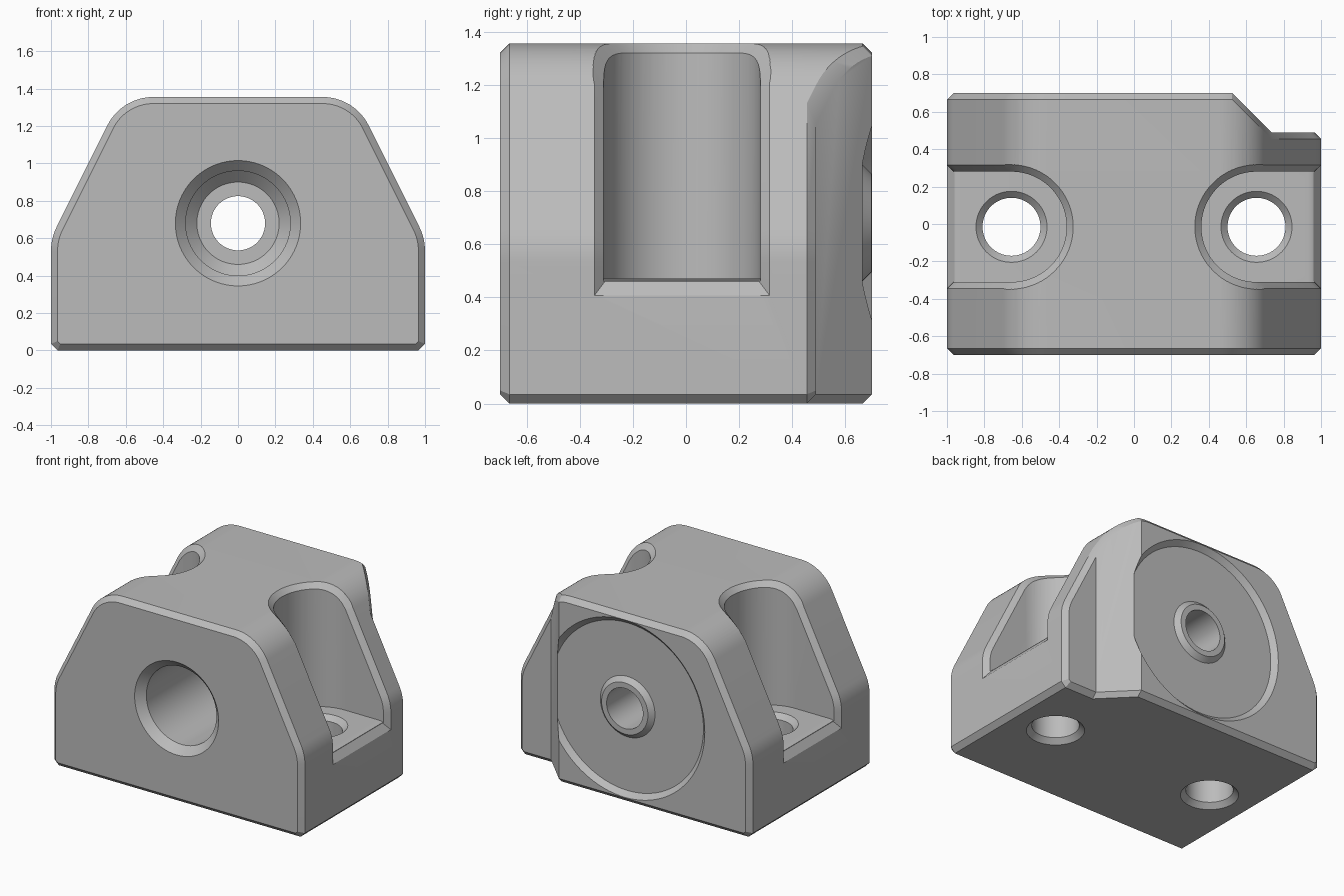
import bpy, bmesh
from math import sin, cos, pi, radians
from mathutils import Vector

if "Cube" in bpy.data.objects:
    bpy.data.objects.remove(bpy.data.objects["Cube"])

CH = 0.035                          # chamfer width
LEN = 0.70                          # half depth
AXIS_Z = 0.68                       # height of the main bore
CX, CY, R = 0.655, -0.015, 0.295    # side pocket centre and radius
FLOOR, ROUND = 0.47, 0.07           # pocket floor height and lip radius


def loft(name, rings):
    """Skin a row of equal closed rings and cap both ends."""
    bm = bmesh.new()
    loops = [[bm.verts.new(p) for p in ring] for ring in rings]
    for a, b in zip(loops, loops[1:]):
        for i in range(len(a)):
            j = (i + 1) % len(a)
            bm.faces.new((a[i], a[j], b[j], b[i]))
    bm.faces.new(loops[0])
    bm.faces.new(loops[-1])
    bmesh.ops.recalc_face_normals(bm, faces=bm.faces)
    mesh = bpy.data.meshes.new(name)
    bm.to_mesh(mesh)
    bm.free()
    ob = bpy.data.objects.new(name, mesh)
    bpy.context.collection.objects.link(ob)
    return ob


def lathe(name, profile, place, n=64):
    """Revolve (radius, height) pairs; place maps (u, v, height) to a point."""
    return loft(name, [[place(r * cos(2 * pi * i / n), r * sin(2 * pi * i / n), h)
                        for i in range(n)] for r, h in profile])


def fillet(a, corner, b, n):
    """Circular arc between two points tangent to the corner lines."""
    w = cos((corner - a).angle(b - corner) / 2)
    arc = []
    for i in range(n + 1):
        t = i / n
        k = ((1 - t) ** 2, 2 * t * (1 - t) * w, t * t)
        arc.append((a * k[0] + corner * k[1] + b * k[2]) / sum(k))
    return arc


def offset(poly, d):
    """Move a closed counter-clockwise outline outwards by d."""
    out = []
    for i, p in enumerate(poly):
        e1 = (p - poly[i - 1]).normalized()
        e2 = (poly[(i + 1) % len(poly)] - p).normalized()
        n1, n2 = Vector((e1.y, -e1.x)), Vector((e2.y, -e2.x))
        out.append(p + (n1 + n2) * d / (1 + n1.dot(n2)))
    return out


def height(poly, x):
    """Height of the upper outline at x."""
    for a, b in zip(poly, poly[1:]):
        if b.x < a.x and b.x <= x <= a.x:
            return a.y + (b.y - a.y) * (a.x - x) / (a.x - b.x)
    return poly[-1].y


# Body outline: vertical sides, sloped shoulders, flat top
hip, shoulder = Vector((1, 0.6)), Vector((0.6225, 1.355))
slope = (shoulder - hip).normalized()
half = [Vector((1 - CH, 0)), Vector((1, CH))]
half += fillet(hip - Vector((0, 0.07)), hip, hip + slope * 0.07, 6)
half += fillet(shoulder - slope * 0.17, shoulder, shoulder - Vector((0.17, 0)), 14)
outline = half + [Vector((-p.x, p.y)) for p in reversed(half)]
inset = offset(outline, -CH)

# Body with chamfered ends
body = loft("mount_block", [[(p.x, y, p.y) for p in ring] for ring, y in (
    (inset, -LEN), (outline, CH - LEN), (outline, LEN - CH), (inset, LEN))])

# Step back one rear corner along a diagonal
bm = bmesh.new()
bm.from_mesh(body.data)
STEP0, STEP1 = 0.525, 0.735
for x in (STEP0, STEP1):
    bmesh.ops.bisect_plane(bm, geom=bm.verts[:] + bm.edges[:] + bm.faces[:],
                           plane_co=(x, 0, 0), plane_no=(1, 0, 0), dist=1e-5)
for v in bm.verts:
    if v.co.y > 0.6:
        v.co.y -= min(max(v.co.x - STEP0, 0), STEP1 - STEP0)
bm.to_mesh(body.data)
bm.free()

# Main bore: front counterbore, through hole, rear recess around a raised ring
cutters = [lathe("bore_cutter", [
    (0.355, -0.72), (0.28, -0.645), (0.28, 0.10), (0.22, 0.16), (0.145, 0.16),
    (0.145, 0.698), (0.185, 0.698), (0.218, 0.665), (0.605, 0.665), (0.66, 0.72)],
    lambda u, v, h: (u, h, AXIS_Z + v), 96)]

# Side pockets with bolt holes
DEEP = 0.04
inner = offset(outline, -DEEP)[:len(half)]
outer = offset(outline, CH)[:len(half)]
r_in, r_out = R + CH - DEEP, R + 2 * CH
for side in (1, -1):
    # U-shaped pocket
    arc = [(CX - R * sin(pi * i / 40), CY + R * cos(pi * i / 40)) for i in range(41)]
    plan = [(1.2, CY + R)] + arc + [(1.2, CY - R)]
    cutters.append(loft("pocket_cutter", [[(side * x, y, z) for x, y in plan]
                                          for z in (FLOOR, 1.6)]))
    # Rounded lip at the outer end of the floor
    lip = [(1 - ROUND + ROUND * sin(pi * i / 16), FLOOR - ROUND + ROUND * cos(pi * i / 16))
           for i in range(9)]
    lip += [(1.1, FLOOR - ROUND), (1.1, 0.6), (1 - ROUND, 0.6)]
    cutters.append(loft("lip_cutter", [[(side * x, y, z) for x, z in lip]
                                       for y in (CY - R, CY + R)]))
    # Chamfer following the pocket rim over the shoulder
    sections = []
    for i in range(1, 31):
        a = radians(3 * i)
        xa, xb = CX - r_in * cos(a), CX - r_out * cos(a)
        sections.append((xa, height(inner, xa), r_in * sin(a),
                         xb, height(outer, xb), r_out * sin(a)))
    for p, q, o in reversed(list(zip(half, inner, outer))[2:]):
        if p.x > CX + 0.04:
            sections.append((q.x, q.y, r_in, o.x, o.y, r_out))
    sections.append((0.96, 0.46, r_in, 1 + CH, 0.36, r_out))
    cutters.append(loft("rim_cutter", [
        [(side * xa, CY + wa, za), (side * xb, CY + wb, zb),
         (side * xb, CY - wb, zb), (side * xa, CY - wa, za)]
        for xa, za, wa, xb, zb, wb in sections]))
    # Bolt hole, chamfered at both ends
    cutters.append(lathe("bolt_cutter", [
        (0.21, -0.02), (0.155, 0.035), (0.155, FLOOR - CH), (0.2, FLOOR + 0.01)],
        lambda u, v, h: (side * CX + u, CY + v, h)))

# Apply the cuts
bpy.context.view_layer.objects.active = body
body.select_set(True)
for cutter in cutters:
    cutter.hide_render = True
    mod = body.modifiers.new("cut", 'BOOLEAN')
    mod.operation, mod.solver, mod.object = 'DIFFERENCE', 'EXACT', cutter
    bpy.ops.object.modifier_apply(modifier=mod.name)
    bpy.data.objects.remove(cutter)

# Plain grey material
grey = bpy.data.materials.new("plain_grey")
grey.use_nodes = True
colour = (0.5, 0.5, 0.5, 1)
grey.diffuse_color = colour
grey.node_tree.nodes["Principled BSDF"].inputs["Base Color"].default_value = colour
body.data.materials.clear()
body.data.materials.append(grey)
bpy.ops.object.shade_smooth_by_angle(angle=radians(25))
